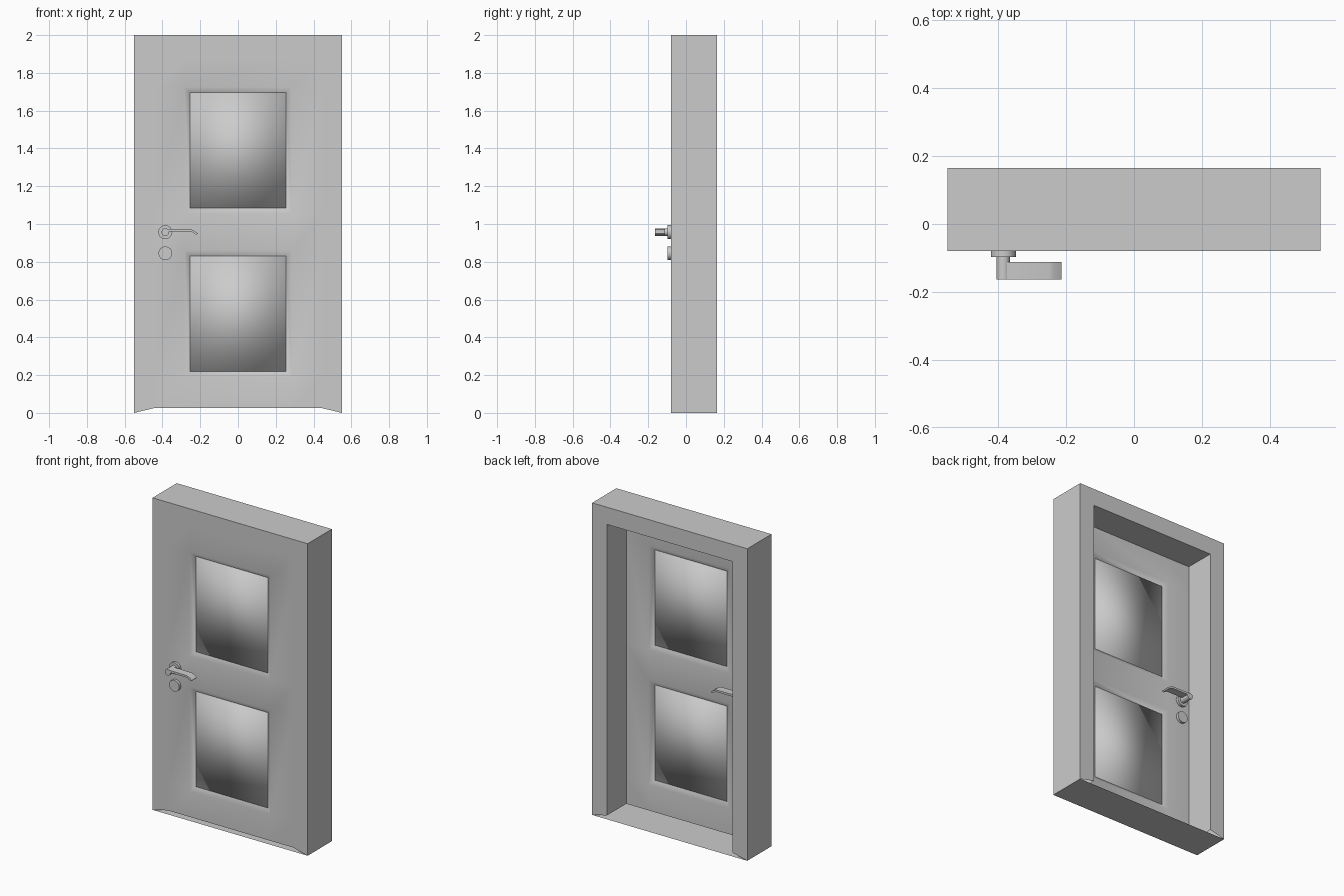
import bpy, bmesh, math
from mathutils import Matrix

if "Cube" in bpy.data.objects:
    bpy.data.objects.remove(bpy.data.objects["Cube"])

FRONT, BACK = -0.08, 0.165       # frame depth
MID, HALF = -0.055, 0.0245       # door centre plane and half thickness
PX = 0.255                       # panel half width
PANELS = [("lower_panel", 0.22, 0.83), ("upper_panel", 1.085, 1.695)]


def finish(name, bm, angle=None):
    bmesh.ops.remove_doubles(bm, verts=bm.verts, dist=1e-5)
    bmesh.ops.recalc_face_normals(bm, faces=bm.faces)
    me = bpy.data.meshes.new(name)
    bm.to_mesh(me)
    bm.free()
    ob = bpy.data.objects.new(name, me)
    bpy.context.collection.objects.link(ob)
    if angle:
        bpy.ops.object.select_all(action='DESELECT')
        ob.select_set(True)
        bpy.context.view_layer.objects.active = ob
        bpy.ops.object.shade_smooth_by_angle(angle=math.radians(angle))
    return ob


def quad(bm, *pts):
    return bm.faces.new([bm.verts.new(p) for p in pts])


# Frame: three-sided surround with slanted jamb feet and a thin sill sheet
bm = bmesh.new()
outer = [(-0.55, 0), (-0.55, 2), (0.55, 2), (0.55, 0)]
inner = [(-0.445, 0.025), (-0.445, 1.89), (0.445, 1.89), (0.445, 0.025)]
at = lambda p, y: (p[0], y, p[1])
for i in range(3):
    a, b, c, d = outer[i], outer[i + 1], inner[i + 1], inner[i]
    for y in (FRONT, BACK):
        quad(bm, *[at(p, y) for p in (a, b, c, d)])
    for p, q in ((a, b), (c, d)):
        quad(bm, at(p, FRONT), at(q, FRONT), at(q, BACK), at(p, BACK))
quad(bm, at(outer[0], FRONT), at(outer[3], FRONT), at(outer[3], BACK), at(outer[0], BACK))
finish("frame", bm)

# Door leaf: stiles and rails on both sides, sloping in to the panels
S = 0.03
xs = [-0.445, -PX - S, PX + S, 0.445]
zs = [0.025] + [z for _, lo, hi in PANELS for z in (lo - S, hi + S)] + [1.89]
bm = bmesh.new()
for s in (-1, 1):
    y, yi = MID + s * HALF, MID + s * 0.004
    for i in range(3):
        for j in range(5):
            x0, x1, z0, z1 = xs[i], xs[i + 1], zs[j], zs[j + 1]
            ring = [(x0, z0), (x1, z0), (x1, z1), (x0, z1)]
            if i == 1 and j in (1, 3):
                sunk = [(x0 + S, z0 + S), (x1 - S, z0 + S), (x1 - S, z1 - S), (x0 + S, z1 - S)]
                for k in range(4):
                    n = (k + 1) % 4
                    quad(bm, at(ring[k], y), at(ring[n], y), at(sunk[n], yi), at(sunk[k], yi))
            else:
                quad(bm, *[at(p, y) for p in ring])
rim = [(xs[0], zs[0]), (xs[3], zs[0]), (xs[3], zs[5]), (xs[0], zs[5])]
bmesh.ops.remove_doubles(bm, verts=bm.verts, dist=1e-5)
edges = [e for e in bm.edges if e.is_boundary and
         any(all(abs(v.co[ax] - val) < 1e-4 for v in e.verts)
             for ax, val in ((0, xs[0]), (0, xs[3]), (2, zs[0]), (2, zs[5])))]
bmesh.ops.bridge_loops(bm, edges=edges)
finish("door_leaf", bm, 60)

# Panels: thin slabs with soft shading
for name, lo, hi in PANELS:
    bm = bmesh.new()
    bmesh.ops.create_cube(bm, size=1, matrix=Matrix.Translation((0, MID, (lo + hi) / 2))
                          @ Matrix.Diagonal((2 * PX, 0.012, hi - lo, 1)))
    finish(name, bm, 180)


def disc(name, side, z, r, d0, d1):
    # d0, d1 are distances out from the door face
    bm = bmesh.new()
    y = MID + side * (0.025 + (d0 + d1) / 2)
    bmesh.ops.create_cone(bm, cap_ends=True, segments=32, radius1=r, radius2=r, depth=d1 - d0,
                          matrix=Matrix.Translation((-0.385, y, z)) @ Matrix.Rotation(math.pi / 2, 4, 'X'))
    finish(name, bm, 30)


# Handle sets on both faces of the door
lever = [(-0.385, 0.974), (-0.25, 0.972), (-0.236, 0.967), (-0.213, 0.951),
         (-0.22, 0.943), (-0.243, 0.957), (-0.255, 0.96), (-0.385, 0.96)]
for side, tag in ((-1, "front"), (1, "back")):
    disc(tag + "_rosette", side, 0.957, 0.037, 0, 0.017)
    disc(tag + "_spindle", side, 0.957, 0.02, 0.015, 0.083)
    disc(tag + "_lock_disc", side, 0.845, 0.036, 0, 0.017)
    bm = bmesh.new()
    y0, y1 = (MID + side * (0.025 + d) for d in (0.032, 0.083))
    face = bm.faces.new([bm.verts.new(at(p, y0)) for p in lever])
    ext = bmesh.ops.extrude_face_region(bm, geom=[face], use_keep_orig=True)
    bmesh.ops.translate(bm, vec=(0, y1 - y0, 0),
                        verts=[g for g in ext["geom"] if isinstance(g, bmesh.types.BMVert)])
    finish(tag + "_lever", bm, 30)
